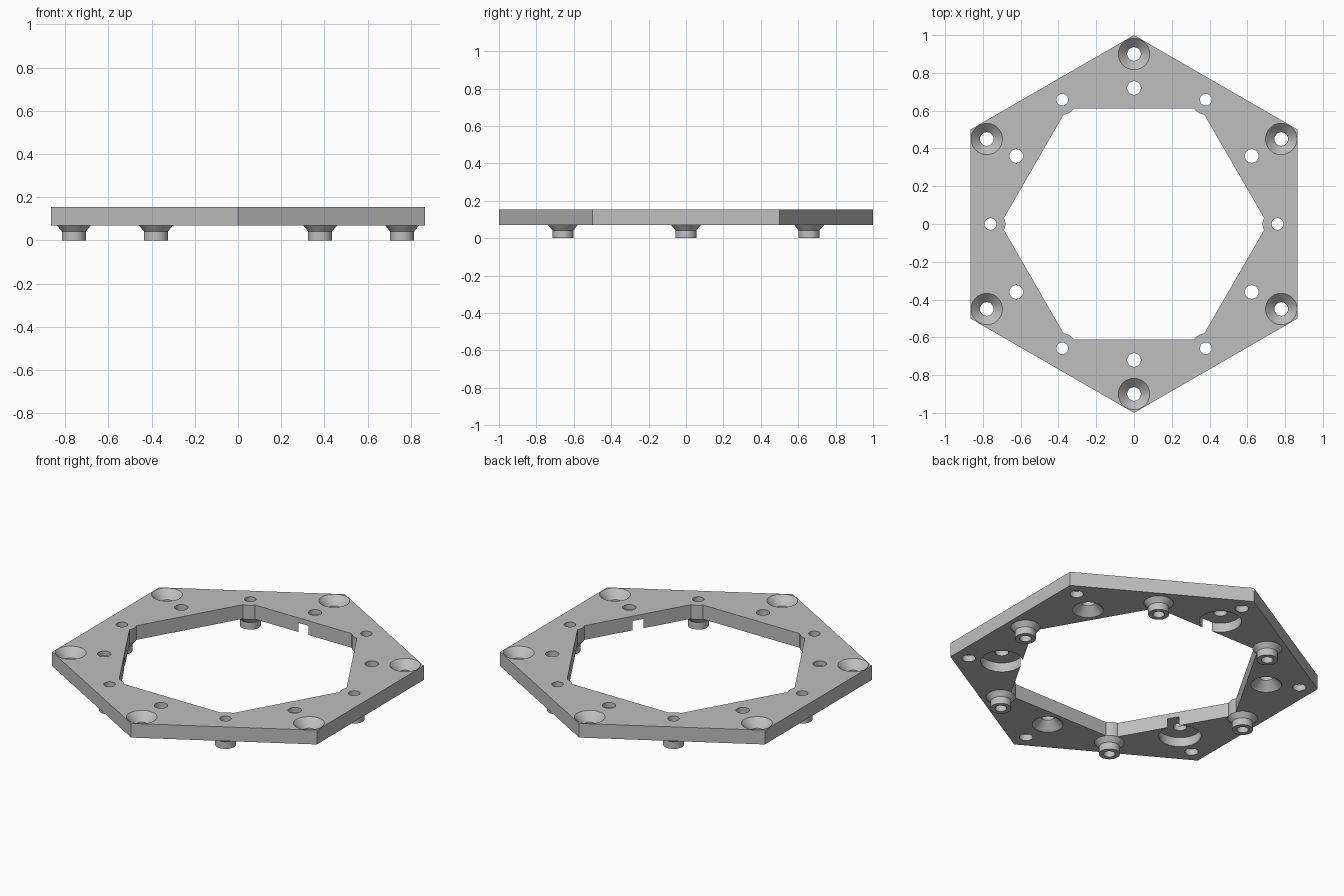
import bpy, bmesh
from math import radians, cos, sin, sqrt, atan2, pi
from mathutils import Vector

cube = bpy.data.objects.get("Cube")
if cube:
    bpy.data.objects.remove(cube, do_unlink=True)

grey = bpy.data.materials.new("light grey")
grey.use_nodes = True
grey.diffuse_color = (0.52, 0.52, 0.52, 1)
grey.node_tree.nodes["Principled BSDF"].inputs["Base Color"].default_value = grey.diffuse_color

BOTTOM, TOP = 0.07, 0.154
APOTHEM = 0.612           # of the inner opening
BOSS_AT, BOSS_R = 0.76, 0.079
HOLE, BOSS_HOLE, SINK, BORE = 0.036, 0.031, 0.083, 0.113
SEGMENTS = 48


def polar(radius, degrees, z=0.0):
    a = radians(degrees)
    return Vector((radius * cos(a), radius * sin(a), z))


def lathe(bm, profile, centre):
    """Revolve (radius, z) points about a vertical axis; radius 0 makes a pole."""
    rings = []
    for r, z in profile:
        count = SEGMENTS if r > 0 else 1
        rings.append([bm.verts.new(centre + polar(r, 360 * i / SEGMENTS, z))
                      for i in range(count)])
    for a, b in zip(rings, rings[1:]):
        for i in range(SEGMENTS):
            j = (i + 1) % SEGMENTS
            corners = [a[i % len(a)], a[j % len(a)], b[j % len(b)], b[i % len(b)]]
            bm.faces.new(list(dict.fromkeys(corners)))


def finish(bm, name):
    bmesh.ops.recalc_face_normals(bm, faces=bm.faces)
    mesh = bpy.data.meshes.new(name)
    bm.to_mesh(mesh)
    bm.free()
    obj = bpy.data.objects.new(name, mesh)
    mesh.materials.append(grey)
    bpy.context.collection.objects.link(obj)
    return obj


def select(obj):
    bpy.ops.object.select_all(action='DESELECT')
    obj.select_set(True)
    bpy.context.view_layer.objects.active = obj


# Plate outline: pointed outer hexagon, opening with a rounded bulge at each corner
outer = [polar(1, 30 + 60 * k, BOTTOM) for k in range(6)]
gap = BOSS_AT - APOTHEM / cos(pi / 6)
t = (-gap + sqrt(gap * gap - 4 * (gap * gap - BOSS_R ** 2))) / 2
half = atan2(t * sin(pi / 3), gap + t / 2) * 180 / pi
inner = []
for k in range(6):
    for i in range(9):
        swing = 180 + half - 2 * half * i / 8
        inner.append(polar(BOSS_AT, 60 * k, BOTTOM) + polar(BOSS_R, 60 * k + swing))
# Order the opening points around the centre
inner.sort(key=lambda p: atan2(p.y, p.x))

bm = bmesh.new()
for loop in (outer, inner):
    verts = [bm.verts.new(p) for p in loop]
    for a, b in zip(verts, verts[1:] + verts[:1]):
        bm.edges.new((a, b))
bmesh.ops.triangle_fill(bm, edges=bm.edges[:], use_beauty=True)
grown = bmesh.ops.extrude_face_region(bm, geom=bm.faces[:], use_keep_orig=True)
bmesh.ops.translate(bm, vec=(0, 0, TOP - BOTTOM),
                    verts=[g for g in grown["geom"] if isinstance(g, bmesh.types.BMVert)])
plate = finish(bm, "hexagon_plate")

# Cutters: corner countersinks, boss holes, and alternating underside recesses
LOW, HIGH, EXTRA = BOTTOM - 0.02, TOP + 0.02, 0.01
wide = SINK + EXTRA
slope = SINK - HOLE
bm = bmesh.new()
for k in range(6):
    lathe(bm, [(0, LOW), (HOLE, LOW), (HOLE, TOP - slope),
               (wide, TOP + EXTRA), (0, TOP + EXTRA)], polar(0.9, 30 + 60 * k))
    lathe(bm, [(0, LOW), (BOSS_HOLE, LOW), (BOSS_HOLE, HIGH), (0, HIGH)],
          polar(BOSS_AT, 60 * k))
    if k % 2:
        recess = [(0, LOW), (BORE, LOW), (BORE, 0.125), (HOLE, 0.125)]
    else:
        recess = [(0, BOTTOM - EXTRA), (wide, BOTTOM - EXTRA), (HOLE, BOTTOM + slope)]
    lathe(bm, recess + [(HOLE, HIGH), (0, HIGH)], polar(0.72, 30 + 60 * k))
cutter = finish(bm, "hole_cutter")
cutter.hide_render = True

cut = plate.modifiers.new("holes", 'BOOLEAN')
cut.operation = 'DIFFERENCE'
cut.solver = 'EXACT'
cut.object = cutter
select(plate)
bpy.ops.object.modifier_apply(modifier=cut.name)
bpy.data.objects.remove(cutter, do_unlink=True)
bpy.ops.object.shade_smooth_by_angle(angle=radians(30))

# Standoff bosses under the opening's corners
for k in range(6):
    bm = bmesh.new()
    lathe(bm, [(BOSS_R, BOTTOM), (0.056, 0.042), (0.056, 0), (BOSS_HOLE, 0),
               (BOSS_HOLE, BOTTOM), (BOSS_R, BOTTOM)], Vector())
    bmesh.ops.remove_doubles(bm, verts=bm.verts, dist=1e-5)
    boss = finish(bm, f"standoff_boss_{k + 1}")
    boss.location = polar(BOSS_AT, 60 * k)
    select(boss)
    bpy.ops.object.shade_smooth_by_angle(angle=radians(30))
